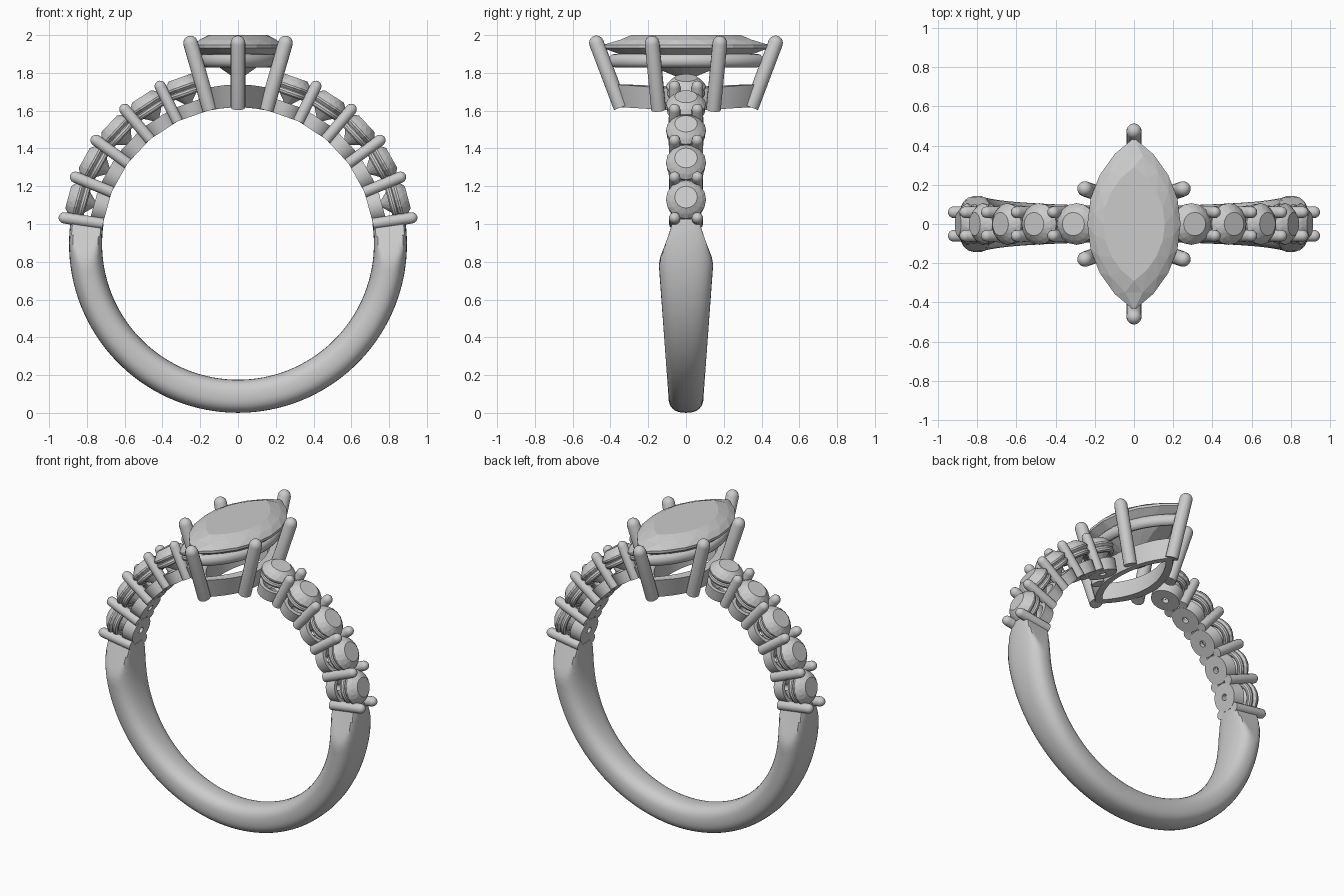
import bpy, bmesh
from math import sin, cos, asin, pi, radians, copysign
from mathutils import Vector, Matrix

if "Cube" in bpy.data.objects:
    bpy.data.objects.remove(bpy.data.objects["Cube"])

CZ = 0.895          # height of the ring centre


def loft(name, rings, cap=True, loop=False, twist=False, smooth=True, mat=None):
    """Skin a list of equal-length point rings."""
    bm = bmesh.new()
    vs = [[bm.verts.new(p) for p in r] for r in rings]
    n = len(vs[0])
    for i in range(len(vs) if loop else len(vs) - 1):
        a, b = vs[i], vs[(i + 1) % len(vs)]
        for j in range(n):
            k = (j + 1) % n
            if twist and twist[i] == 1:      # next ring is turned half a step on
                bm.faces.new((a[j], a[k], b[j]))
                bm.faces.new((a[k], b[k], b[j]))
            elif twist and twist[i] == -1:   # next ring is turned half a step back
                bm.faces.new((a[j], b[k], b[j]))
                bm.faces.new((a[j], a[k], b[k]))
            else:
                bm.faces.new((a[j], a[k], b[k], b[j]))
    if cap and not loop:
        bm.faces.new(vs[0])
        bm.faces.new(vs[-1])
    bmesh.ops.recalc_face_normals(bm, faces=bm.faces)
    me = bpy.data.meshes.new(name)
    bm.to_mesh(me)
    bm.free()
    ob = bpy.data.objects.new(name, me)
    bpy.context.collection.objects.link(ob)
    if mat:
        ob.matrix_world = mat
    if smooth:
        bpy.ops.object.select_all(action='DESELECT')
        ob.select_set(True)
        bpy.context.view_layer.objects.active = ob
        bpy.ops.object.shade_smooth_by_angle(angle=radians(35))
    return ob


def circle(r, z, n=24, off=0.0):
    return [Vector((r * cos(2 * pi * (j + off) / n), r * sin(2 * pi * (j + off) / n), z))
            for j in range(n)]


def lens(a, b, z, n=16, off=0.0):
    """Marquise outline: two arcs meeting in points on the y axis."""
    R = (a * a + b * b) / (2 * a)
    phi = asin(b / R)
    pts = []
    for j in range(n):
        t = 2 * (j + off) / n
        s = 1 if t < 1 else -1
        ang = phi * (1 - 2 * (t % 1)) * s
        pts.append(Vector((s * (R * cos(ang) - R + a), R * sin(ang), z)))
    return pts


def prong(name, p0, p1, r):
    """Round wire with a domed tip at p1."""
    p0, p1 = Vector(p0), Vector(p1)
    d = p1 - p0
    L = d.length
    rings = [circle(r, 0, 16), circle(r, L - r, 16)]
    rings += [circle(r * cos(radians(t)), L - r + r * sin(radians(t)), 16) for t in (25, 50, 70, 85)]
    loft(name, rings, mat=Matrix.Translation(p0) @ d.to_track_quat('Z', 'Y').to_matrix().to_4x4())


# lower band: rounded section, pinched by flat cuts near its two ends
rings = []
M = 72
for i in range(M + 1):
    th = radians(8.5 - i * 197 / M)
    z = CZ + 0.807 * sin(th)
    w = 0.09 + 0.055 * min(1, max(0, (z - 0.05) / 0.75))
    clip = 0.145 - 0.075 * (z - 0.8) / 0.2 if z > 0.8 else 1
    ring = []
    for j in range(32):
        c, s = cos(2 * pi * j / 32), sin(2 * pi * j / 32)
        r = 0.807 + 0.0875 * copysign(abs(c) ** 0.8, c)
        y = w * copysign(abs(s) ** 0.8, s)
        y = max(-clip, min(clip, y))
        ring.append(Vector((r * cos(th), y, CZ + r * sin(th))))
    rings.append(ring)
loft("band", rings)

# shoulders: five round stones each side with cups, rails and shared prongs
for side, sg in (("right", 1), ("left", -1)):
    for k in range(5):
        th = radians(15.4 + 13.8 * k)
        place = (Matrix.Translation((0, 0, CZ))
                 @ Matrix.Rotation(sg * (pi / 2 - th), 4, 'Y'))
        tag = f"{side}_{k + 1}"
        loft("round_stone_" + tag,
             [circle(0.006, 0.775, 16), circle(0.06, 0.83, 16, 0.5), circle(0.106, 0.876, 16),
              circle(0.106, 0.886, 16), circle(0.087, 0.91, 16, 0.5), circle(0.06, 0.932, 16)],
             twist=[1, -1, 0, 1, -1], smooth=False, mat=place)
        loft("stone_rail_" + tag,
             [circle(0.083 + 0.019 * cos(t * pi / 5), 0.846 + 0.019 * sin(t * pi / 5), 32)
              for t in range(10)], loop=True, mat=place)
        loft("stone_cup_" + tag,
             [circle(0.02, 0.718, 32), circle(0.086, 0.718, 32), circle(0.094, 0.79, 32),
              circle(0.07, 0.79, 32), circle(0.02, 0.745, 32)], loop=True, mat=place)
        tp = radians(8.5 + 13.8 * k)
        for y in (-0.06, 0.06):
            prong(f"shoulder_prong_{tag}_{'front' if y < 0 else 'back'}",
                  (sg * 0.722 * cos(tp), y, CZ + 0.722 * sin(tp)),
                  (sg * 0.96 * cos(tp), y, CZ + 0.96 * sin(tp)), 0.03)

# marquise centre stone
A, B = 0.238, 0.44
spec = [(0.03, 1.765, 0), (0.55, 1.85, 0.5), (1, 1.932, 0), (1, 1.948, 0),
        (0.87, 1.975, 0.5), (0.66, 2.0, 0)]
loft("centre_stone", [lens(A * s, B * s, z, 16, o) for s, z, o in spec],
     twist=[1, -1, 0, 1, -1], smooth=False)

# upper gallery rail: rounded section following the marquise
loft("upper_rail",
     [lens(0.178 + 0.03 * cos(t * pi / 6), 0.375 + 0.036 * cos(t * pi / 6),
           1.865 + 0.036 * sin(t * pi / 6), 48) for t in range(12)], loop=True)

# lower gallery rail: tapered wall, its edges bowed to follow the finger hole
rail = [lens(0.148, 0.35, 1.617, 48), lens(0.172, 0.385, 1.738, 48),
        lens(0.125, 0.32, 1.738, 48), lens(0.105, 0.29, 1.617, 48)]
for ring in rail:
    for p in ring:
        p.z -= p.x ** 2 / 1.44
loft("lower_rail", rail, loop=True)

# six claws holding the centre stone
for sy, fb in ((-1, "front"), (1, "back")):
    prong("claw_tip_" + fb, (0, sy * 0.345, 1.617), (0, sy * 0.488, 1.995), 0.039)
    for sx, lr in ((-1, "left"), (1, "right")):
        prong(f"claw_{fb}_{lr}", (sx * 0.15, sy * 0.145, 1.605),
              (sx * 0.262, sy * 0.183, 1.995), 0.039)
